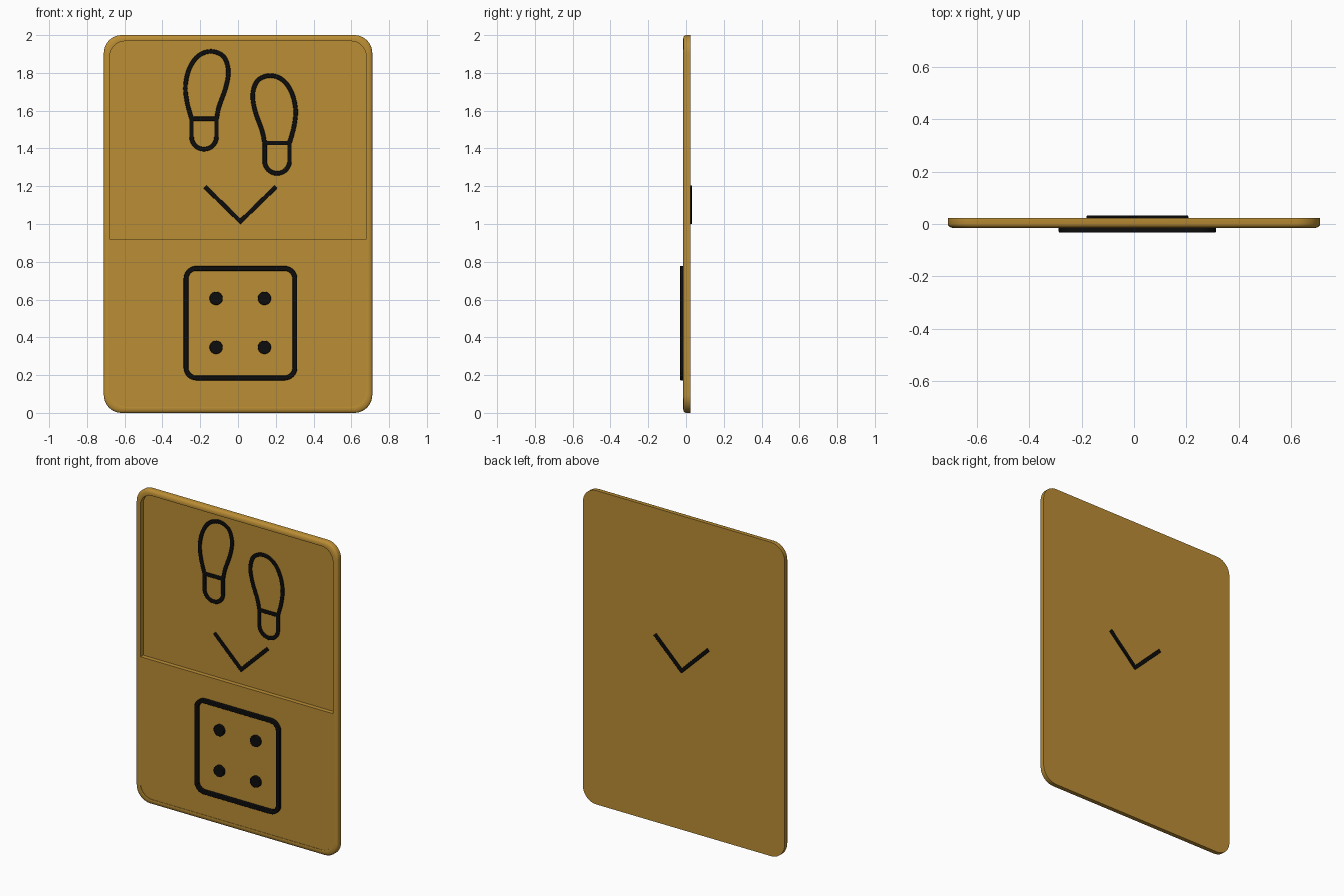
import bpy, bmesh, math
from mathutils import Vector

if "Cube" in bpy.data.objects:
    bpy.data.objects.remove(bpy.data.objects["Cube"])


def material(name, color):
    m = bpy.data.materials.new(name)
    m.diffuse_color = color
    m.use_nodes = True
    m.node_tree.nodes["Principled BSDF"].inputs["Base Color"].default_value = m.diffuse_color
    return m


GOLD = material("gold_board", (0.5, 0.27, 0.035, 1))
BLACK = material("black_marking", (0.004, 0.004, 0.004, 1))


def finish(name, bm, mat, bevel=0.0):
    bmesh.ops.recalc_face_normals(bm, faces=bm.faces)
    me = bpy.data.meshes.new(name)
    bm.to_mesh(me)
    bm.free()
    ob = bpy.data.objects.new(name, me)
    bpy.context.collection.objects.link(ob)
    me.materials.append(mat)
    if bevel:
        mod = ob.modifiers.new("soft_edges", 'BEVEL')
        mod.width, mod.segments, mod.limit_method = bevel, 2, 'ANGLE'
        mod.angle_limit = math.radians(50)
    bpy.ops.object.select_all(action='DESELECT')
    bpy.context.view_layer.objects.active = ob
    ob.select_set(True)
    bpy.ops.object.shade_smooth_by_angle(angle=math.radians(35))
    return ob


def rounded_rect(cx, cz, hw, hh, r, n=10):
    pts = []
    for sx, sz, start in ((1, 1, 0), (-1, 1, 90), (-1, -1, 180), (1, -1, 270)):
        for i in range(n + 1):
            a = math.radians(start + 90 * i / n)
            pts.append((cx + sx * (hw - r) + r * math.cos(a),
                        cz + sz * (hh - r) + r * math.sin(a)))
    return pts


def bridge(bm, a, b, closed=True):
    for i in range(len(a) if closed else len(a) - 1):
        j = (i + 1) % len(a)
        bm.faces.new((a[i], a[j], b[j], b[i]))


def prism(name, pts, y0, y1, mat, bevel=0.0):
    bm = bmesh.new()
    rings = [[bm.verts.new((x, y, z)) for x, z in pts] for y in (y0, y1)]
    bridge(bm, *rings)
    for r in rings:
        bm.faces.new(r)
    return finish(name, bm, mat, bevel)


def stroke(name, pts, width, y0, y1, closed=False):
    """Flat line of constant width with mitred corners, given depth in y."""
    P = [Vector(p) for p in pts]
    n, left, right = len(P), [], []
    for i, p in enumerate(P):
        d1 = (p - P[i - 1]).normalized() if closed or i > 0 else None
        d2 = (P[(i + 1) % n] - p).normalized() if closed or i < n - 1 else None
        d1, d2 = d1 or d2, d2 or d1
        t = (d1 + d2).normalized()
        normal = Vector((-t.y, t.x)) * (width / 2 / max(0.3, t.dot(d1)))
        left.append(p + normal)
        right.append(p - normal)
    bm = bmesh.new()
    q = [[bm.verts.new((v.x, y, v.y)) for v in side]
         for side, y in ((left, y0), (right, y0), (right, y1), (left, y1))]
    for k in range(4):
        bridge(bm, q[k], q[(k + 1) % 4], closed)
    if not closed:
        for e in (0, -1):
            bm.faces.new([s[e] for s in q])
    return finish(name, bm, BLACK, 0.003)


def smooth_path(pts, steps=5):
    P = [Vector(p) for p in pts]
    P = [2 * P[0] - P[1]] + P + [2 * P[-1] - P[-2]]
    out = []
    for a, b, c, d in zip(P, P[1:], P[2:], P[3:]):
        for i in range(steps):
            t = i / steps
            out.append(0.5 * (2 * b + (c - a) * t + (2 * a - 5 * b + 4 * c - d) * t * t
                              + (3 * b - a - 3 * c + d) * t ** 3))
    return out + [P[-2]]


# Board with rounded front rim and a sunken upper panel
HW, HH, R = 0.711, 1.0, 0.095
FLOOR, INSET = 0.016, 0.032
profile = [(0, 0.023), (0, -0.002), (0.002, -0.007), (0.008, -0.012), (0.018, -0.0147),
           (0.027, -0.0155), (INSET, -0.0145), (INSET, FLOOR)]
bm = bmesh.new()
rings = [[bm.verts.new((x, y, z)) for x, z in
          rounded_rect(0, 1, HW - d, HH - d, R - d * 0.4)] for d, y in profile]
for a, b in zip(rings, rings[1:]):
    bridge(bm, a, b)
bm.faces.new(rings[0])
bm.faces.new(rings[-1])
finish("board", bm, GOLD)

# Raised lower panel ending in a ledge
SPLIT = 0.92
inner = rounded_rect(0, 1, HW - INSET, HH - INSET, R - INSET * 0.4)
lower = [(x, z) for x, z in inner if z < 1]
prism("lower_panel", [(-HW + INSET, SPLIT)] + lower + [(HW - INSET, SPLIT)],
      -0.0115, FLOOR, GOLD)

# Footprints: sole loop and heel loop, the second one mirrored
SOLE = [(0.066, 0), (0.08, 0.066), (0.115, 0.165), (0.129, 0.255), (0.103, 0.33), (0.037, 0.357),
        (-0.03, 0.333), (-0.077, 0.267), (-0.098, 0.177), (-0.09, 0.09), (-0.066, 0)]
HEEL = [(-0.066, 0)] + [(-0.066 * math.cos(math.pi * i / 16), -0.095 - 0.066 * math.sin(math.pi * i / 16))
                        for i in range(17)] + [(0.066, 0)]
for side, cx, cz, m in (("left", -0.18, 1.557, 1), ("right", 0.207, 1.429, -1)):
    for part, pts, closed in (("sole", smooth_path(SOLE), True), ("heel", HEEL, False)):
        stroke(f"{side}_{part}_outline", [(cx + m * x, cz + z) for x, z in pts],
               0.023, 0.008, FLOOR + 0.002, closed)

# Direction arrow, passing through to the back
stroke("arrow", [(-0.175, 1.197), (0.013, 1.014), (0.201, 1.197)], 0.022, 0.008, 0.032)

# Square outline with four dots
stroke("square_outline", rounded_rect(0.013, 0.475, 0.288, 0.290, 0.055), 0.025, -0.032, -0.01, True)
for i, x in enumerate((-0.116, 0.140)):
    for j, z in enumerate((0.347, 0.606)):
        prism(f"dot_{i}{j}", [(x + 0.035 * math.cos(math.tau * k / 32), z + 0.035 * math.sin(math.tau * k / 32))
                              for k in range(32)], -0.032, -0.01, BLACK, 0.003)
